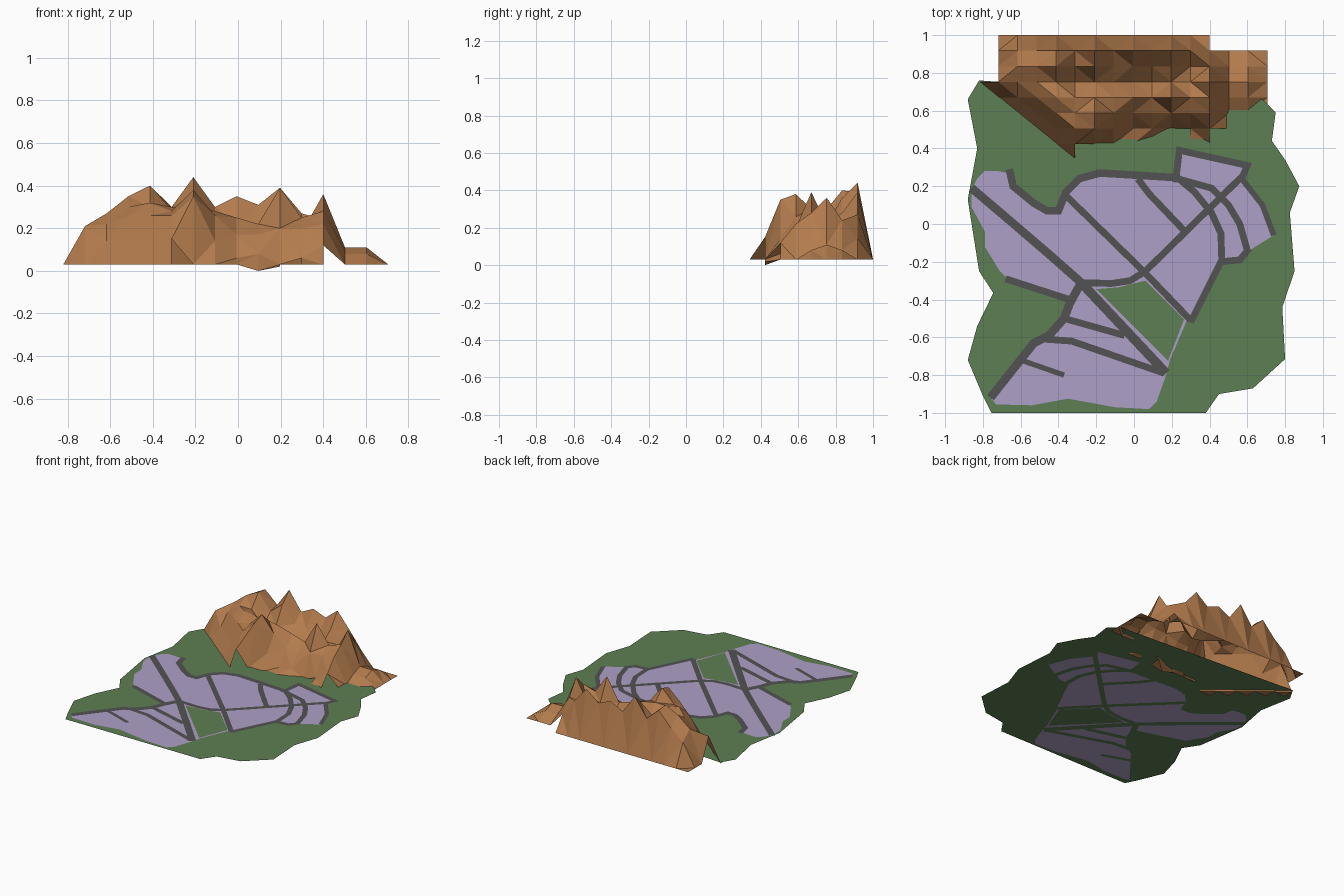
import bpy, bmesh
from mathutils import Vector

if "Cube" in bpy.data.objects:
    bpy.data.objects.remove(bpy.data.objects["Cube"])

Z = 0.04  # ground level


def material(name, rgb):
    m = bpy.data.materials.new(name)
    m.diffuse_color = (*rgb, 1)
    m.use_nodes = True
    m.node_tree.nodes["Principled BSDF"].inputs["Base Color"].default_value = m.diffuse_color
    return m


GREEN = material("grass", (0.11, 0.21, 0.085))
PURPLE = material("plots", (0.43, 0.35, 0.58))
GREY = material("asphalt", (0.085, 0.085, 0.085))
BROWN = material("rock", (0.45, 0.20, 0.075))


def finish(bm, name, *mats):
    me = bpy.data.meshes.new(name)
    bm.to_mesh(me)
    bm.free()
    ob = bpy.data.objects.new(name, me)
    bpy.context.collection.objects.link(ob)
    for m in mats:
        me.materials.append(m)
    return ob


def layer(bm, pts, t):
    """Flat outline at Z+t facing up and, if t > 0, its twin at Z-t facing down."""
    for s in ((1, -1) if t else (1,)):
        f = bm.faces.new([bm.verts.new((x, y, Z + s * t)) for x, y in pts])
        f.normal_update()
        if f.normal.z * s < 0:
            f.normal_flip()
        f.material_index = 0 if s > 0 else 1


def patch(name, pts, t, top, bottom):
    bm = bmesh.new()
    layer(bm, pts, t)
    finish(bm, name, top, bottom)


# grass ground sheet
patch("ground", [
    (-.82, .76), (-.88, .66), (-.83, .40), (-.88, .13), (-.82, -.25), (-.745, -.365),
    (-.83, -.54), (-.88, -.72), (-.80, -.91), (-.755, -1), (.38, -1), (.45, -.90),
    (.63, -.87), (.80, -.715), (.785, -.44), (.85, -.25), (.825, .06), (.875, .20),
    (.80, .34), (.73, .44), (.75, .59), (.68, .66)], 0, GREEN, GREEN)

# building plots, one area that the roads divide
patch("plots", [
    (-.86, .18), (-.86, .09), (-.79, -.04), (-.79, -.12), (-.71, -.25), (-.67, -.29),
    (-.34, -.40), (-.37, -.50), (-.45, -.60), (-.53, -.63), (-.76, -.92), (-.73, -.955),
    (-.54, -.96), (-.35, -.925), (-.10, -.97), (.08, -.98), (.12, -.94), (.17, -.80),
    (.19, -.72), (.28, -.51), (.31, -.52), (.46, -.20), (.56, -.19), (.61, -.14),
    (.74, -.06), (.68, .10), (.57, .24), (.60, .31), (.24, .39), (.22, .26),
    (-.16, .27), (-.29, .24), (-.37, .16), (-.40, .06), (-.45, .06), (-.53, .11),
    (-.64, .20), (-.67, .27), (-.72, .28), (-.79, .28), (-.83, .24)], .001, PURPLE, PURPLE)

# green square between the plots
patch("park", [(-.20, -.345), (-.08, -.335), (.06, -.30), (.265, -.505), (.18, -.725)],
      .002, GREEN, GREEN)


def road(name, pts, w=.036):
    """Mitred strip along a path: asphalt above, grass below."""
    p = [Vector(q) for q in pts]
    left, right = [], []
    for i, c in enumerate(p):
        a = (c - p[i - 1]).normalized() if i else None
        b = (p[i + 1] - c).normalized() if i < len(p) - 1 else None
        a, b = a or b, b or a
        d = (a + b).normalized()
        n = Vector((-d.y, d.x)) * (w / 2 / max(.6, d.dot(a)))
        left.append(c + n)
        right.append(c - n)
    bm = bmesh.new()
    for i in range(len(p) - 1):
        layer(bm, [left[i], right[i], right[i + 1], left[i + 1]], .002)
    finish(bm, name, GREY, GREEN)


road("west_road", [(-.86, .19), (-.66, .02), (-.45, -.16), (-.28, -.31)], .045)
road("park_road", [(-.28, -.31), (.17, -.79)], .05)
road("north_road", [(-.66, .29), (-.64, .20), (-.53, .11), (-.46, .07), (-.40, .07), (-.36, .17),
                    (-.29, .24), (-.18, .27), (.23, .245)], .04)
road("inner_arc", [(.23, .245), (.32, .17), (.41, .06), (.46, -.05), (.465, -.20)])
road("middle_arc", [(.23, .24), (.41, .19), (.50, .10), (.56, 0), (.60, -.14)])
road("outer_arc", [(.57, .24), (.68, .10), (.74, -.06)], .03)
road("long_diagonal", [(-.37, .16), (.06, -.26), (.30, -.51)])
road("short_diagonal", [(.02, .24), (.08, .16), (.27, -.04)])
road("cross_road", [(.57, .25), (.06, -.25), (-.02, -.30), (-.12, -.315), (-.28, -.31)])
road("north_east_loop", [(.22, .22), (.24, .39), (.60, .31), (.57, .24)])
road("east_edge", [(.30, -.52), (.46, -.20), (.56, -.19), (.61, -.13)])
road("south_west_edge", [(-.68, -.29), (-.34, -.40)])
road("south_edge", [(-.28, -.31), (-.34, -.42), (-.37, -.50), (-.45, -.59), (-.53, -.63),
                    (-.76, -.92)], .045)
road("south_lane", [(-.37, -.50), (-.05, -.59)])
road("south_street", [(-.47, -.61), (-.33, -.62), (.16, -.79)])
road("south_stub", [(-.60, -.72), (-.37, -.80)], .028)

# low-poly mountain: coarse height grid, heights in hundredths per column
columns = [
    [3, 3, 3, 3, 21, 3, 3],
    [3, 3, 3, 14, 22, 27, 20],
    [3, 3, 14, 26, 30, 35, 28],
    [3, 14, 26, 32, 30, 40, 39],
    [15, 26, 28, 30, 20, 28, 30],
    [3, 35, 38, 30, 22, 36, 44],
    [3, 14, 26, 28, 18, 24, 30],
    [3, 6, 17, 25, 14, 22, 35],
    [0, 8, 17, 22, 12, 20, 31],
    [2, 3, 20, 39, 22, 28, 39],
    [3, 6, 20, 25, 18, 18, 27],
    [3, 12, 22, 28, 36, 24, 14],
    [3, 3, 3, 8, 11, 8, 3],
    [3, 3, 3, 8, 11, 8, 3]]
flat = [3] * 7
columns = [flat] + columns + [flat]
first_row = [4, 3, 2, 1, 0, 1, 1, 1, 1, 1, 2, 1, 2, 3, 3]
last_row = [5] + [8] * 11 + [7] * 3

bm = bmesh.new()
grid = [[bm.verts.new((-.82 + .1017 * i, .34 + .0825 * j, h / 100))
         for j, h in enumerate([3] + col + [3])] for i, col in enumerate(columns)]
for i, (a, b) in enumerate(zip(first_row, last_row)):
    for j in range(a, b):
        q = [grid[i][j], grid[i + 1][j], grid[i + 1][j + 1], grid[i][j + 1]]
        # split each cell along the diagonal that keeps the ridge sharp
        if abs(q[0].co.z - q[2].co.z) > abs(q[1].co.z - q[3].co.z):
            q = q[1:] + q[:1]
        bm.faces.new((q[0], q[1], q[2]))
        bm.faces.new((q[0], q[2], q[3]))
bmesh.ops.delete(bm, geom=[v for v in bm.verts if not v.link_faces], context='VERTS')
finish(bm, "mountain", BROWN)
